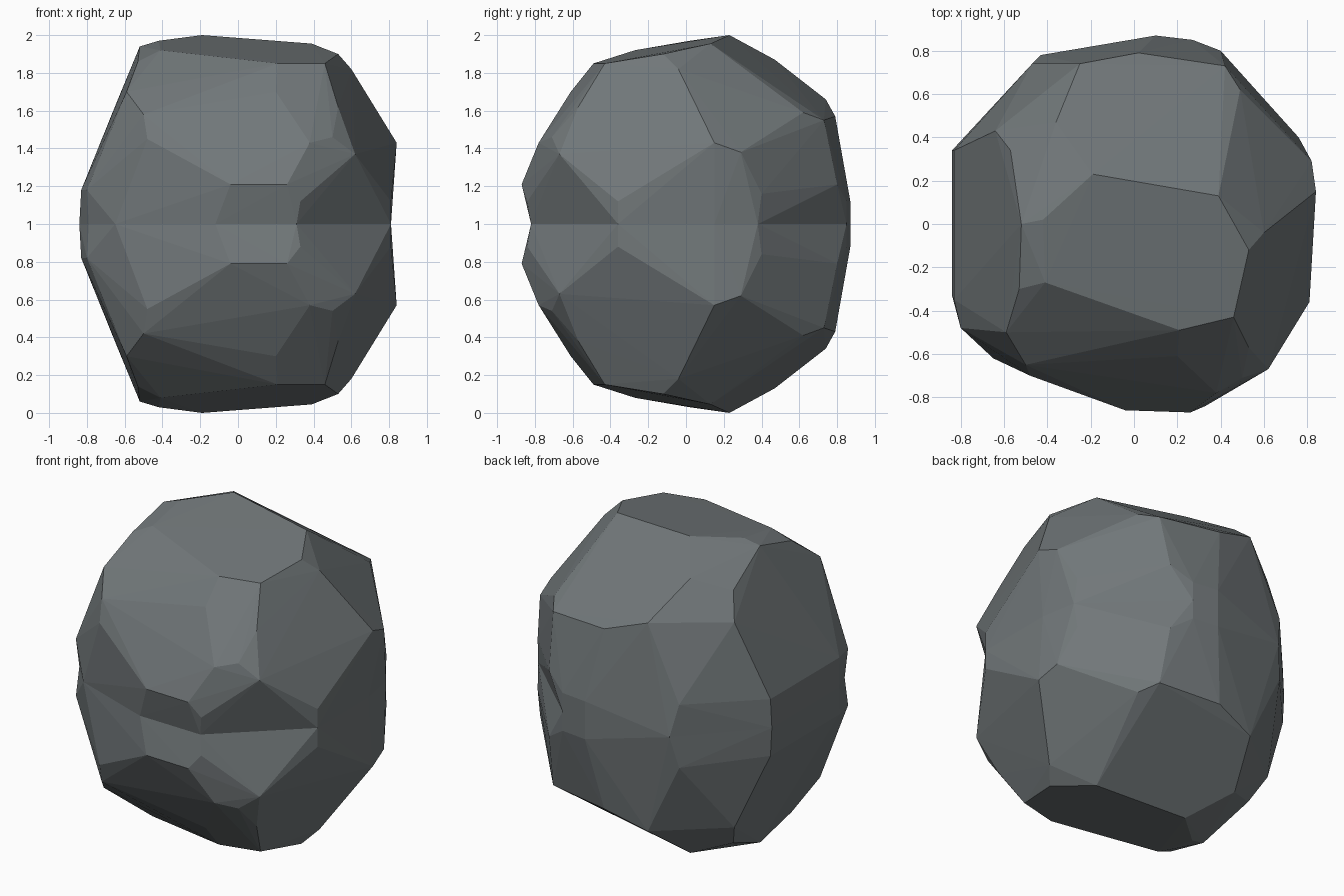
import bpy, bmesh

if "Cube" in bpy.data.objects:
    bpy.data.objects.remove(bpy.data.objects["Cube"])

# Rock corners of the upper half, grouped by height (the lower half is a mirror image)
crown = [(-.19, .23, 2), (.39, .13, 1.955), (.53, -.12, 1.90), (.60, -.04, 1.82),
         (.46, -.43, 1.85), (.21, -.49, 1.85), (-.41, -.27, 1.92), (-.53, -.30, 1.86),
         (-.52, 0, 1.94), (-.42, .02, 1.97), (-.36, .47, 1.87)]
shoulder = [(.49, .62, 1.59), (.42, .73, 1.55), (.02, .79, 1.57), (-.25, .74, 1.66),
            (-.57, .34, 1.80), (-.64, .43, 1.65), (-.59, -.50, 1.70), (-.50, -.65, 1.58),
            (-.48, -.70, 1.45), (.20, -.61, 1.70), (.38, -.78, 1.43), (.50, -.71, 1.46),
            (.53, -.57, 1.62), (.62, -.67, 1.37), (.84, .15, 1.43), (.82, .29, 1.38)]
belly = [(-.04, -.86, 1.21), (.26, -.87, 1.21), (.33, -.84, 1.12), (.81, -.36, 1.12),
         (.76, .40, 1.16), (.40, .80, 1.21), (.27, .85, 1.12), (.10, .87, 1.12),
         (-.47, .74, 1.20), (-.83, .34, 1.18), (-.83, -.35, 1.18), (-.80, -.48, 1.18)]
# Slightly pinched waist outline at mid height
waist = [(.31, -.82), (.81, -.36), (.81, .15), (.77, .38), (.27, .85), (.10, .87), (-.43, .78),
         (-.84, .34), (-.84, -.33), (-.79, -.46), (-.65, -.62), (-.12, -.81)]

bm = bmesh.new()
for x, y, z in crown + shoulder + belly + [(x, y, 1) for x, y in waist]:
    bm.verts.new((x, y, z - 1))
bmesh.ops.convex_hull(bm, input=bm.verts[:])
bmesh.ops.delete(bm, geom=[v for v in bm.verts if not v.link_faces], context='VERTS')
# Open the flat underside so the two halves join
under = [f for f in bm.faces if all(v.co.z < 1e-4 for v in f.verts)]
bmesh.ops.delete(bm, geom=under, context='FACES')
bmesh.ops.recalc_face_normals(bm, faces=bm.faces[:])
if sum(f.normal.dot(f.calc_center_median()) for f in bm.faces) < 0:
    bmesh.ops.reverse_faces(bm, faces=bm.faces[:])

mesh = bpy.data.meshes.new("rock")
bm.to_mesh(mesh)
bm.free()
rock = bpy.data.objects.new("rock", mesh)
rock.location.z = 1
bpy.context.collection.objects.link(rock)

# Mirror across mid height
mirror = rock.modifiers.new("mirror", 'MIRROR')
mirror.use_axis = (False, False, True)
mirror.use_clip = True

# Slate grey stone
stone = bpy.data.materials.new("slate grey stone")
stone.diffuse_color = (.165, .185, .192, 1)
stone.use_nodes = True
stone.node_tree.nodes["Principled BSDF"].inputs["Base Color"].default_value = stone.diffuse_color
mesh.materials.append(stone)
